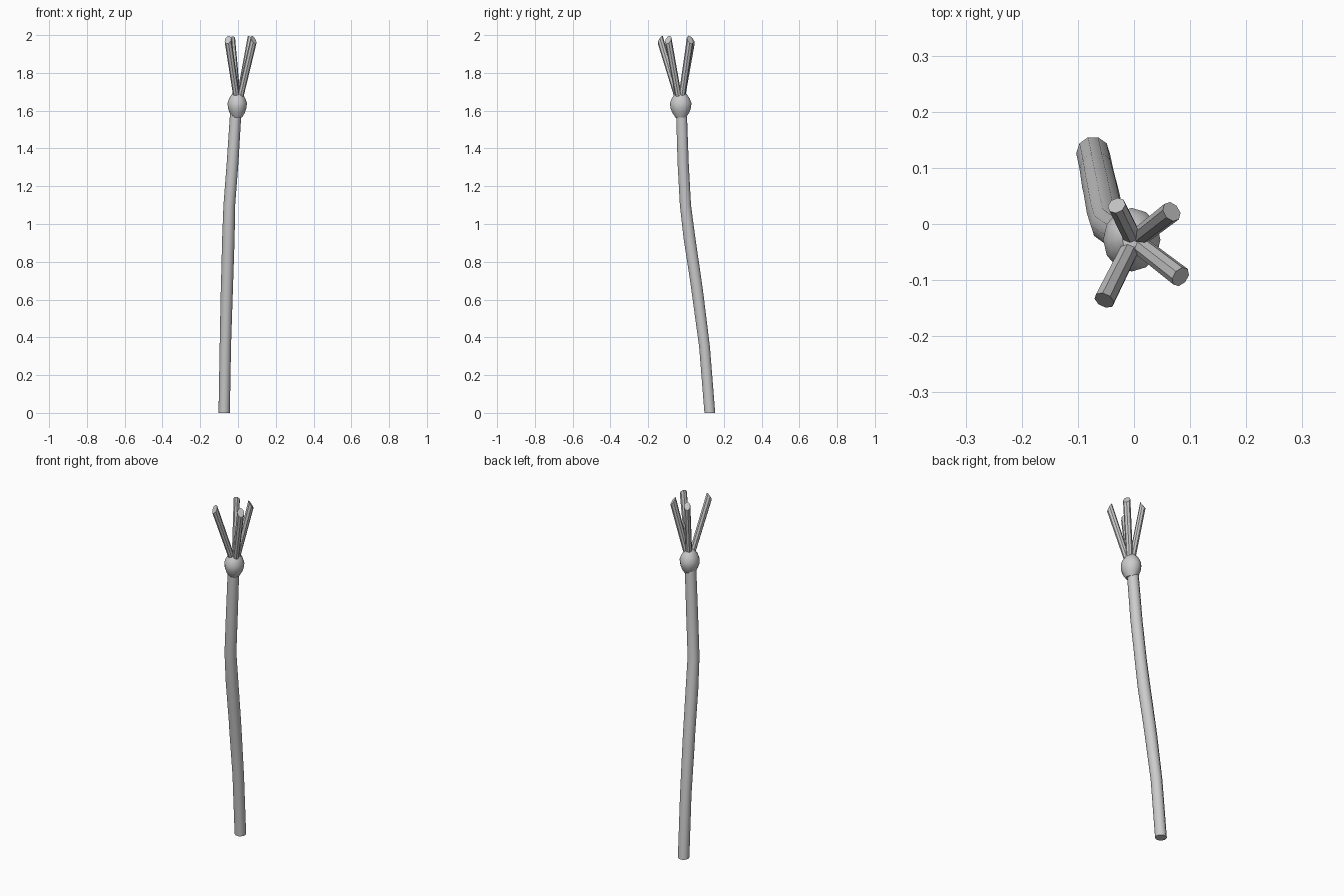
import bpy, bmesh, math
from mathutils import Vector

if "Cube" in bpy.data.objects:
    bpy.data.objects.remove(bpy.data.objects["Cube"])


def loft(name, rings, sides=10, slant=0.0):
    """Skin circles (x, y, z, rx, ry); slant bevels the last ring away from the lean."""
    bm = bmesh.new()
    rows = []
    for i, (x, y, z, rx, ry) in enumerate(rings):
        row = []
        last = i == len(rings) - 1
        lean = Vector(rings[i][:3]) - Vector(rings[i - 1][:3])
        out = Vector((lean.x, lean.y, 0))
        out = out.normalized() if out.length > 1e-6 else out
        for k in range(sides):
            a = 2 * math.pi * k / sides
            off = Vector((rx * math.cos(a), ry * math.sin(a), 0))
            co = Vector((x, y, z)) + off
            if last and slant:
                co -= lean / lean.z * slant * off.dot(out)
            row.append(bm.verts.new(co))
        rows.append(row)
    for lo, hi in zip(rows, rows[1:]):
        for k in range(sides):
            n = (k + 1) % sides
            bm.faces.new((lo[k], lo[n], hi[n], hi[k]))
    bm.faces.new(rows[0][::-1])
    bm.faces.new(rows[-1])
    bmesh.ops.recalc_face_normals(bm, faces=bm.faces)
    mesh = bpy.data.meshes.new(name)
    bm.to_mesh(mesh)
    bm.free()
    ob = bpy.data.objects.new(name, mesh)
    bpy.context.collection.objects.link(ob)
    bpy.ops.object.select_all(action='DESELECT')
    ob.select_set(True)
    bpy.context.view_layer.objects.active = ob
    bpy.ops.object.shade_smooth_by_angle(angle=math.radians(40))
    return ob


# Gently curved shaft, slightly thicker at its middle joints
path = [(-0.073, 0.126, 0.0, 0.030), (-0.067, 0.098, 0.35, 0.030),
        (-0.060, 0.063, 0.62, 0.032), (-0.058, 0.055, 0.68, 0.032),
        (-0.051, 0.019, 0.92, 0.033), (-0.046, -0.003, 1.10, 0.031),
        (-0.029, -0.015, 1.32, 0.031), (-0.012, -0.024, 1.59, 0.030)]
loft("shaft", [(x, y, z, r, r) for x, y, z, r in path])

# Knob at the head of the shaft
knob = [(1.565, 0.028), (1.59, 0.044), (1.615, 0.053), (1.64, 0.055),
        (1.665, 0.046), (1.685, 0.033), (1.70, 0.018)]
loft("knob", [(-0.004, -0.028, z, r * 0.93, r * 1.03) for z, r in knob], 12)

# Four splayed prongs with slanted ends
tips = [(-0.031, 0.033), (0.067, 0.022), (0.083, -0.094), (-0.053, -0.136)]
for i, (x, y) in enumerate(tips):
    bx, by = x * 0.08, -0.03 + (y + 0.03) * 0.08
    r = 0.0165 if i == 0 else 0.019
    loft(f"prong_{i + 1}", [(bx, by, 1.65, 0.017, 0.017),
                            (x, y, 1.975, r, r)], 8, slant=1.15)
